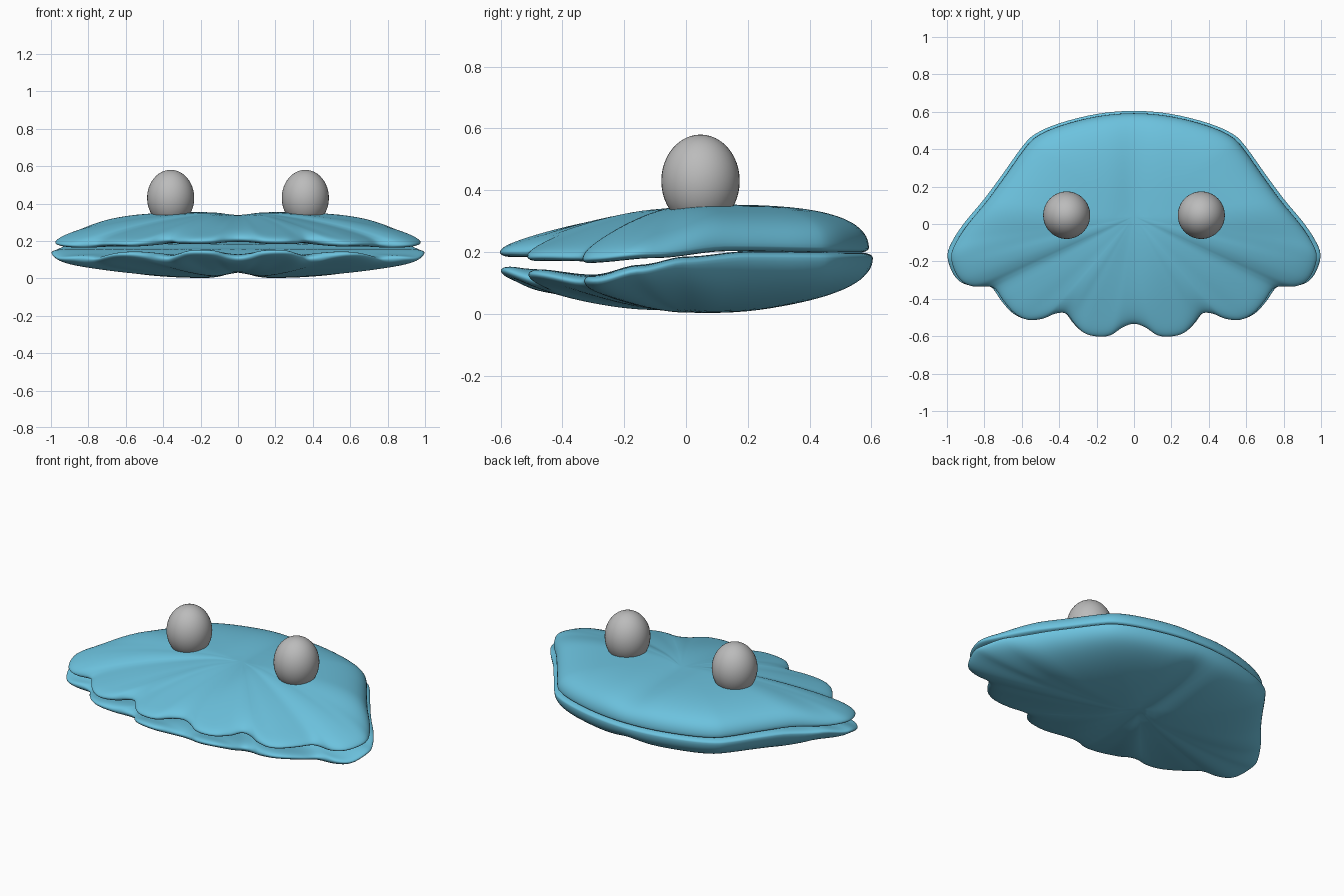
import bpy, bmesh, math
from mathutils import Vector

if "Cube" in bpy.data.objects:
    bpy.data.objects.remove(bpy.data.objects["Cube"])


def material(name, rgb):
    m = bpy.data.materials.new(name)
    m.diffuse_color = (*rgb, 1)
    m.use_nodes = True
    m.node_tree.nodes["Principled BSDF"].inputs["Base Color"].default_value = m.diffuse_color
    return m


BLUE = material("shell blue", (0.15, 0.54, 0.73))
GREY = material("eye grey", (0.5, 0.5, 0.5))

# Right half of the scalloped outline, back centre to front centre
HALF = [(0, .605), (.2, .588), (.4, .538), (.53, .48), (.6, .41), (.7, .27), (.8, .135),
        (.9, .015), (.965, -.08), (.997, -.16), (.98, -.24), (.94, -.30), (.88, -.328),
        (.8, -.328), (.755, -.345), (.71, -.41), (.65, -.475), (.58, -.508), (.5, -.503),
        (.43, -.475), (.37, -.475), (.325, -.53), (.27, -.58), (.2, -.598), (.13, -.592),
        (.06, -.548), (0, -.53)]
CENTRE = Vector((0, 0.05))
RINGS = 26


def outline(steps=4):
    """Closed smooth curve through the mirrored half outline."""
    pts = [Vector(p) for p in HALF + [(-x, y) for x, y in HALF[-2:0:-1]]]
    n, out = len(pts), []
    for i in range(n):
        a, b, c, d = (pts[(i + k) % n] for k in (-1, 0, 1, 2))
        for s in range(steps):
            u = s / steps
            out.append(0.5 * (2 * b + (c - a) * u + (2 * a - 5 * b + 4 * c - d) * u * u
                              + (3 * b - a - 3 * c + d) * u ** 3))
    return out


def interp(table, v):
    if v <= table[0][0]:
        return table[0][1]
    for (a, fa), (b, fb) in zip(table, table[1:]):
        if v <= b:
            s = (v - a) / (b - a)
            s = s * s * (3 - 2 * s)
            return fa + (fb - fa) * s
    return table[-1][1]


def shell(name, rim, power, root, outer, inner, sign, groove, sx, sy, dy):
    """Pillow-shaped half shell: domed outside, nearly flat inside, rounded lip."""
    bm = bmesh.new()
    edge = outline()
    n = len(edge)
    # Ratio of the scalloped radius to a smoothed one, so scallops fade inwards
    radius = [(p - CENTRE).length for p in edge]
    wide = 12
    ratio = []
    for i in range(n):
        mean = sum(radius[(i + k) % n] for k in range(-wide, wide + 1)) / (2 * wide + 1)
        fade = min(1, max(0, (-0.2 - edge[i].y) / 0.2)) * min(1, max(0, (0.95 - abs(edge[i].x)) / 0.2))
        ratio.append(1 + (radius[i] / mean - 1) * fade)

    def point(i, t, outside):
        p = edge[i]
        d = p - CENTRE
        q = CENTRE + d * t
        s = d.normalized().y
        # The lip opens a little at each notch
        wave = sign * 0.2 * (1 - ratio[i])
        mid = interp(rim, p.y) + wave
        lip = 0.02 * math.sqrt(max(0, 1 - t ** 26))
        if outside:
            te = min(1, t * (ratio[i] + (1 - ratio[i]) * t ** 6))
            f = max(0, 1 - te ** interp(power, s)) ** interp(root, s)
            z = mid + sign * lip + (outer - mid - sign * 0.02) * f
            z -= sign * groove * f * math.exp(-(q.x / 0.09) ** 2)
        elif inner is None:
            z = interp(rim, q.y) + wave * t ** 4 - sign * lip
        else:
            z = mid - sign * lip + (inner - mid + sign * 0.02) * (1 - t ** 1.5)
        return (q.x * sx, q.y * sy + dy, z)

    ts = [math.sin(math.pi / 2 * k / RINGS) for k in range(1, RINGS + 1)]
    levels = [(t, True) for t in ts] + [(t, False) for t in reversed(ts[:-1])]
    loops = [[bm.verts.new(point(i, t, o)) for i in range(n)] for t, o in levels]
    for a, b in zip(loops, loops[1:]):
        for i in range(n):
            j = (i + 1) % n
            bm.faces.new((a[i], a[j], b[j], b[i]))
    for loop, o in ((loops[0], True), (loops[-1], False)):
        c = bm.verts.new(point(0, 0, o))
        for i in range(n):
            bm.faces.new((loop[i], loop[(i + 1) % n], c))
    bmesh.ops.recalc_face_normals(bm, faces=bm.faces)
    me = bpy.data.meshes.new(name)
    bm.to_mesh(me)
    bm.free()
    me.materials.append(BLUE)
    for f in me.polygons:
        f.use_smooth = True
    ob = bpy.data.objects.new(name, me)
    bpy.context.collection.objects.link(ob)
    return ob


# Upper and lower shells
shell("upper_shell",
      [(-.6, .208), (-.5, .192), (-.33, .178), (-.1, .195), (.15, .22), (.6, .214)],
      [(-1, 1.7), (-.5, 1.7), (-.25, 2.2), (.1, 4), (1, 3.5)],
      [(-1, 1), (-.5, 1), (-.25, .9), (.1, .55), (1, .5)],
      0.354, 0.212, 1, 0.016, 0.98, 0.992, -0.008)
shell("lower_shell",
      [(-.6, .13), (-.5, .12), (-.3, .105), (-.15, .138), (0, .165), (.2, .182), (.6, .18)],
      [(-1, 2), (-.5, 1.8), (-.25, 2.2), (.1, 3.3), (1, 1.9)],
      [(-1, 1), (-.5, 1), (-.25, .9), (.1, .6), (1, .5)],
      0.001, None, -1, 0.03, 1, 1, 0)

# Egg-shaped eyes resting in the upper shell
for side, x in (("left", -0.36), ("right", 0.36)):
    bpy.ops.mesh.primitive_uv_sphere_add(segments=40, ring_count=24, radius=1,
                                         location=(x, 0.047, 0.43))
    eye = bpy.context.object
    eye.name = side + "_eye"
    eye.scale = (0.126, 0.127, 0.15)
    eye.data.materials.append(GREY)
    bpy.ops.object.shade_smooth()
